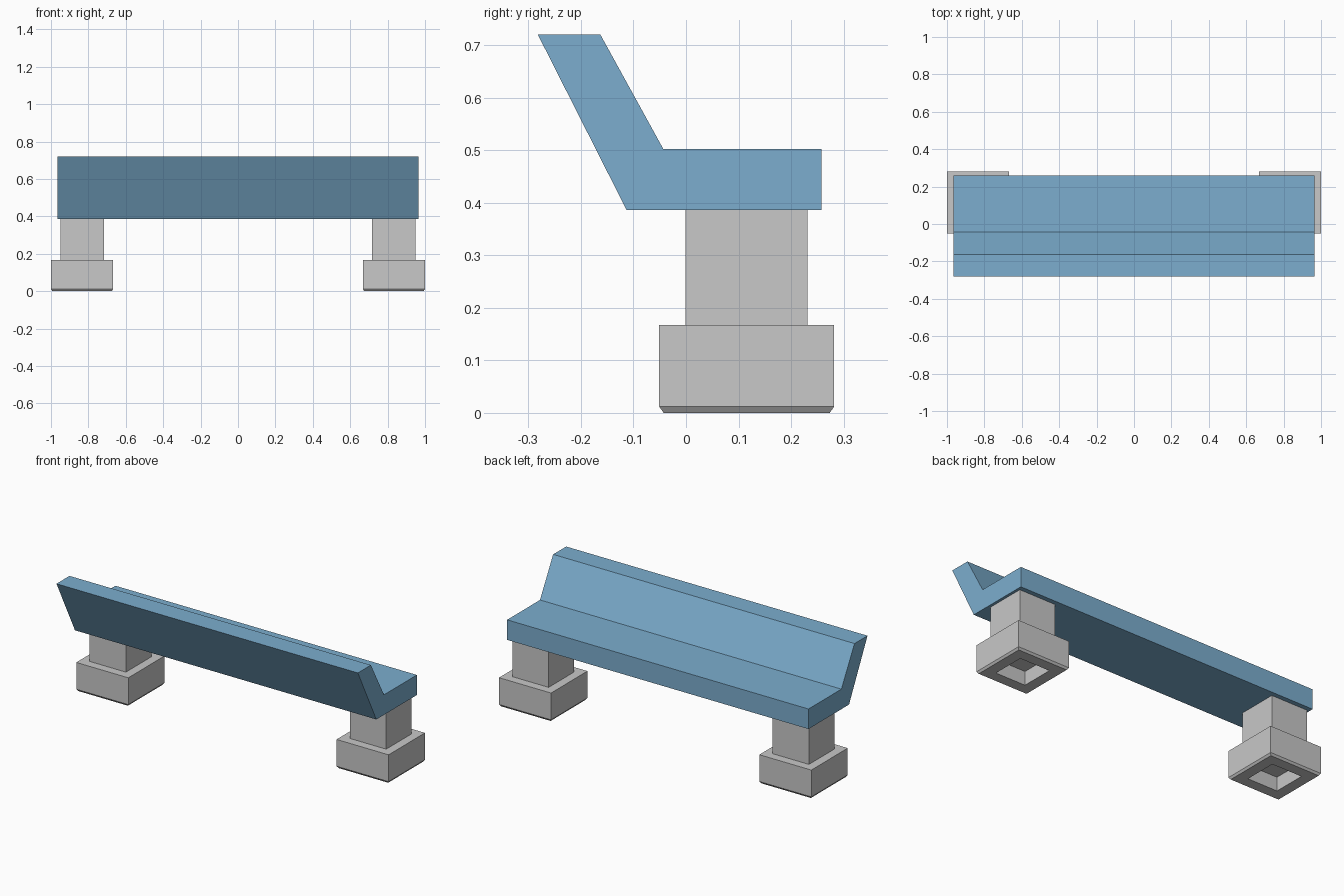
import bpy, bmesh
from mathutils import Vector

if "Cube" in bpy.data.objects:
    bpy.data.objects.remove(bpy.data.objects["Cube"])


def material(name, rgb):
    m = bpy.data.materials.new(name)
    m.diffuse_color = (*rgb, 1)
    m.use_nodes = True
    m.node_tree.nodes["Principled BSDF"].inputs["Base Color"].default_value = m.diffuse_color
    return m


BLUE = material("blue paint", (0.20, 0.42, 0.62))
GREY = material("light concrete", (0.58, 0.58, 0.58))


def finish(name, bm, mat):
    bmesh.ops.recalc_face_normals(bm, faces=bm.faces)
    me = bpy.data.meshes.new(name)
    bm.to_mesh(me)
    bm.free()
    me.materials.append(mat)
    ob = bpy.data.objects.new(name, me)
    bpy.context.collection.objects.link(ob)
    return ob


def stacked_squares(name, cx, cy, rings, mat):
    """Closed solid through square sections given as (half width, z)."""
    bm = bmesh.new()
    loops = [[bm.verts.new((cx + sx * h, cy + sy * h, z))
              for sx, sy in ((-1, -1), (1, -1), (1, 1), (-1, 1))]
             for h, z in rings]
    for a, b in zip(loops, loops[1:]):
        for i in range(4):
            j = (i + 1) % 4
            bm.faces.new((a[i], a[j], b[j], b[i]))
    bm.faces.new(loops[0])
    bm.faces.new(loops[-1])
    return finish(name, bm, mat)


# Seat and leaning backrest: one side profile (y, z) extruded along x
profile = [(-0.282, 0.72), (-0.163, 0.72), (-0.043, 0.502),
           (0.258, 0.502), (0.258, 0.386), (-0.113, 0.386)]
HALF = 0.965
bm = bmesh.new()
end = bm.faces.new([bm.verts.new((-HALF, y, z)) for y, z in profile])
ext = bmesh.ops.extrude_face_region(bm, geom=[end], use_keep_orig=True)
moved = [v for v in ext["geom"] if isinstance(v, bmesh.types.BMVert)]
bmesh.ops.translate(bm, verts=moved, vec=Vector((2 * HALF, 0, 0)))
finish("seat_and_backrest", bm, BLUE)

# Legs: recessed underside, chamfered foot, stepped narrower pillar
leg_rings = [(0.096, 0.08), (0.096, 0.0), (0.158, 0.0), (0.1665, 0.012),
             (0.1665, 0.167), (0.116, 0.167), (0.116, 0.386)]
for side, sx in (("left", -1), ("right", 1)):
    stacked_squares(side + "_leg", sx * 0.8335, 0.1155, leg_rings, GREY)
